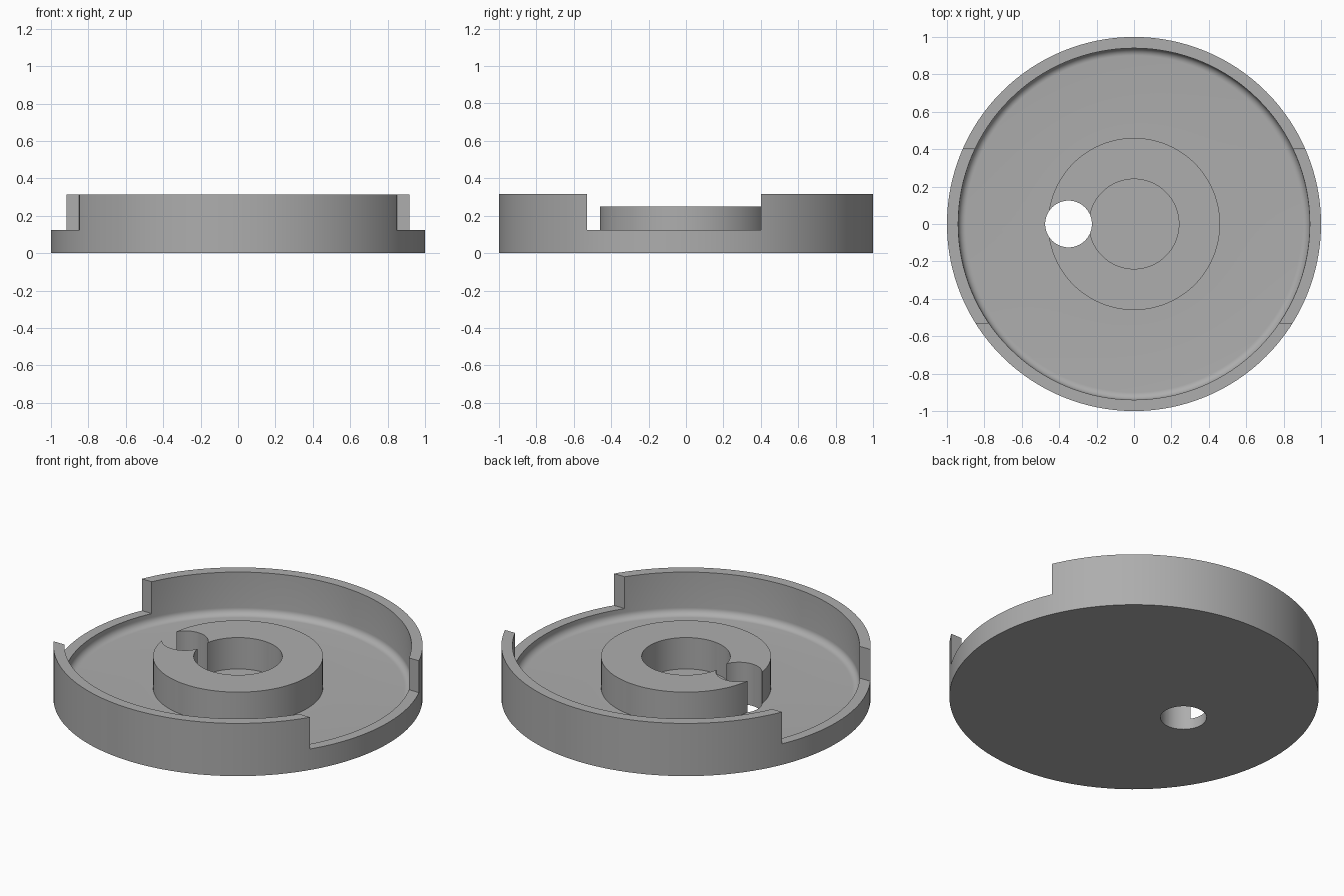
import bpy, math

if "Cube" in bpy.data.objects:
    bpy.data.objects.remove(bpy.data.objects["Cube"])

SEG = 128
grey = bpy.data.materials.new("grey")
grey.diffuse_color = (0.42, 0.42, 0.42, 1)
grey.use_nodes = True
grey.node_tree.nodes["Principled BSDF"].inputs["Base Color"].default_value = grey.diffuse_color


def lathe(name, profile):
    """Revolve a closed or axis-ended (radius, z) profile about z."""
    verts, rings, faces = [], [], []
    for r, z in profile:
        n = 1 if r == 0 else SEG
        rings.append(range(len(verts), len(verts) + n))
        verts += [(r * math.cos(i * math.tau / SEG), r * math.sin(i * math.tau / SEG), z) for i in range(n)]
    for a, b in zip(rings, rings[1:]):
        for i in range(SEG):
            j = (i + 1) % SEG
            f = [a[i % len(a)], a[j % len(a)], b[j % len(b)], b[i % len(b)]]
            faces.append(list(dict.fromkeys(f)))
    mesh = bpy.data.meshes.new(name)
    mesh.from_pydata(verts, [], faces)
    ob = bpy.data.objects.new(name, mesh)
    bpy.context.collection.objects.link(ob)
    mesh.materials.append(grey)
    return ob


def cut(ob, cutter):
    mod = ob.modifiers.new("cut", 'BOOLEAN')
    mod.object, mod.operation, mod.solver = cutter, 'DIFFERENCE', 'EXACT'
    cutter.hide_render = True
    cutter.hide_set(True)


# Round tray with rim, filleted floor, raised hub and blind centre bore
FLOOR, BORE, RIM, HUB, FIL = 0.0625, 0.0625, 0.315, 0.25, 0.04
fillet = [(0.94 - FIL + FIL * math.sin(t), FLOOR + FIL - FIL * math.cos(t))
          for t in (math.pi / 2 * (1 - k / 8) for k in range(9))]
tray = lathe("tray", [(0, 0), (1, 0), (1, RIM), (0.94, RIM)] + fillet +
             [(0.46, FLOOR), (0.46, HUB), (0.24, HUB), (0.24, BORE), (0, BORE)])

# Side notches in the rim
for name, side in (("left_notch_cutter", -1), ("right_notch_cutter", 1)):
    bpy.ops.mesh.primitive_cube_add(size=1, location=(side * 0.95, -0.065, 0.325))
    notch = bpy.context.object
    notch.name = name
    notch.scale = (0.6, 0.93, 0.4)
    cut(tray, notch)

# Through hole beside the centre bore
bpy.ops.mesh.primitive_cylinder_add(vertices=64, radius=0.125, depth=1, location=(-0.35, 0, 0.2))
hole = bpy.context.object
hole.name = "pin_hole_cutter"
cut(tray, hole)

# Bake the cuts, then smooth the round walls
bpy.ops.object.select_all(action='DESELECT')
bpy.context.view_layer.objects.active = tray
tray.select_set(True)
for mod in list(tray.modifiers):
    bpy.ops.object.modifier_apply(modifier=mod.name)
for cutter in [o for o in bpy.data.objects if o is not tray]:
    bpy.data.objects.remove(cutter)
tray.data.materials.clear()
tray.data.materials.append(grey)
bpy.ops.object.shade_smooth_by_angle(angle=math.radians(30))
